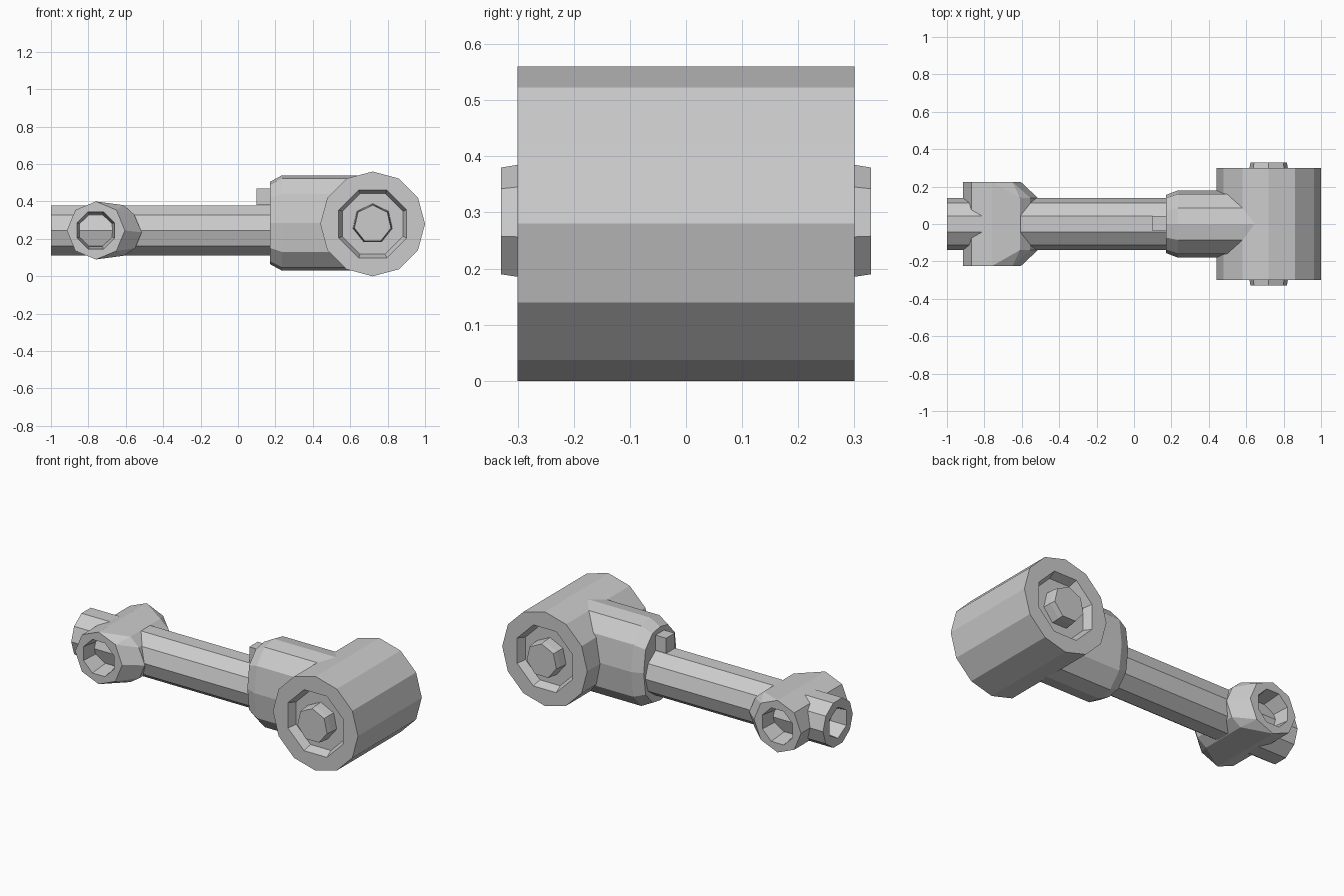
import bpy, bmesh
from math import sin, cos, pi

if "Cube" in bpy.data.objects:
    bpy.data.objects.remove(bpy.data.objects["Cube"])


def finish(name, bm):
    bmesh.ops.recalc_face_normals(bm, faces=bm.faces)
    me = bpy.data.meshes.new(name)
    bm.to_mesh(me)
    bm.free()
    ob = bpy.data.objects.new(name, me)
    bpy.context.collection.objects.link(ob)
    return ob


def loft(name, rings):
    """Skin equal-length rings of points and cap both ends."""
    bm = bmesh.new()
    rows = [[bm.verts.new(p) for p in ring] for ring in rings]
    n = len(rows[0])
    for a, b in zip(rows, rows[1:]):
        for i in range(n):
            bm.faces.new((a[i], a[(i + 1) % n], b[(i + 1) % n], b[i]))
    bm.faces.new(rows[0])
    bm.faces.new(rows[-1])
    return finish(name, bm)


def ring_x(x, z, r, n, turn=0.0):
    return [(x, r * cos(turn + 2 * pi * i / n), z + r * sin(turn + 2 * pi * i / n)) for i in range(n)]


def ring_y(x, y, z, r, n, turn=0.0):
    return [(x + r * cos(turn + 2 * pi * i / n), y, z + r * sin(turn + 2 * pi * i / n)) for i in range(n)]


def cut(target, cutter):
    cutter.hide_render = True
    cutter.hide_set(True)
    mod = target.modifiers.new("cut", 'BOOLEAN')
    mod.operation = 'DIFFERENCE'
    mod.solver = 'EXACT'
    mod.object = cutter


# Large drum with a recessed face and bolt on each side
DX, DZ = 0.72, 0.28
drum = loft("drum", [ring_y(DX, y, DZ, 0.28, 12) for y in (-0.30, 0.30)])
for s, side in ((-1, "front"), (1, "back")):
    cut(drum, loft("recess_cutter_" + side, [ring_y(DX, s * y, DZ, r, 8, pi / 8)
                                             for y, r in ((0.25, 0.175), (0.32, 0.205))]))
    loft("bolt_" + side, [ring_y(DX, s * y, DZ, r, 7, pi / 2)
                          for y, r in ((0.22, 0.11), (0.30, 0.105), (0.33, 0.10))])

# Oval sleeve joining the drum, chamfered at the rod end
quarter = [(0.18, 0.0), (0.16, 0.155), (0.085, 0.238)]
half = quarter + [(0.0, 0.255)] + [(-y, z) for y, z in quarter[::-1]]
oval = half + [(-y, -z) for y, z in half[1:-1]]
loft("sleeve", [[(x, y * k, 0.285 + z * k) for y, z in oval]
                for x, k in ((0.17, 0.86), (0.235, 1.0), (0.68, 1.0))])

# Small tab on top of the rod
bm = bmesh.new()
bmesh.ops.create_cube(bm, size=1)
for v in bm.verts:
    v.co = (0.155 + v.co.x * 0.11, 0.003 + v.co.y * 0.08, 0.425 + v.co.z * 0.09)
finish("tab", bm)

# Rod with a hollow end
RZ = 0.245
rod = loft("rod", [ring_x(x, RZ, 0.14, 10) for x in (-1.0, 0.25)])
cut(rod, loft("rod_hole_cutter", [ring_x(x, RZ, r, 6, pi / 6)
                                  for x, r in ((-1.02, 0.095), (-0.90, 0.08))]))

# Cross piece: octagonal ends flaring into a collar around the rod
CX = -0.76
collar = [(-0.61, 0.38), (-0.555, 0.33), (-0.515, 0.235), (-0.55, 0.15), (-0.61, 0.11)]
bm = bmesh.new()
for s in (-1, 1):
    pts = ring_y(CX, s * 0.225, RZ, 0.155, 8) + [(x, s * 0.14, z) for x, z in collar]
    for p in pts:
        bm.verts.new(p)
bmesh.ops.convex_hull(bm, input=bm.verts)
bmesh.ops.dissolve_limit(bm, angle_limit=0.03, verts=bm.verts, edges=bm.edges)
cross = finish("cross_piece", bm)
for s, side in ((-1, "front"), (1, "back")):
    cut(cross, loft("cross_hole_cutter_" + side, [ring_y(CX, s * y, RZ, r, 8, pi / 8)
                                                  for y, r in ((0.10, 0.09), (0.24, 0.11))]))
